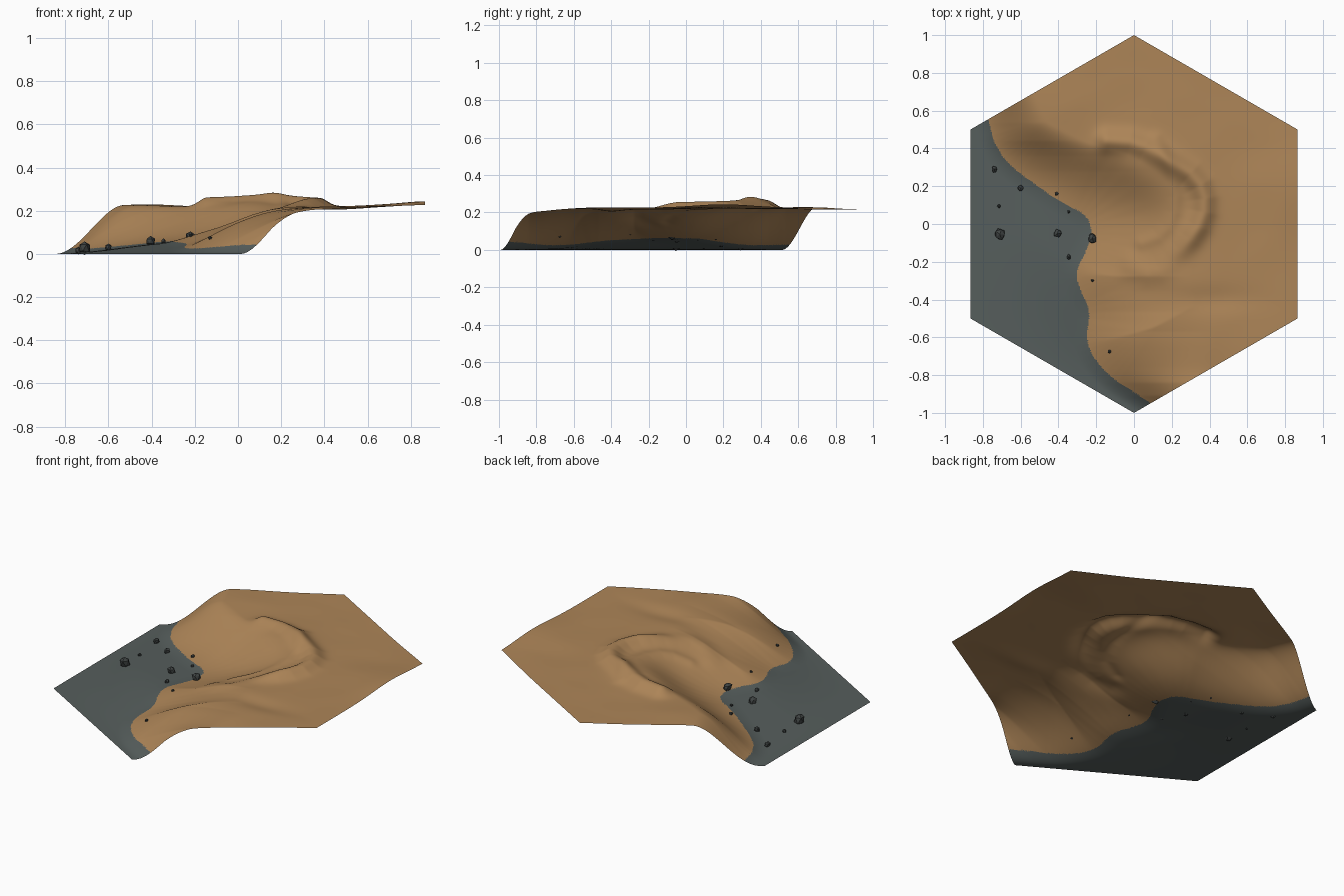
import bpy, bmesh, math, random
from mathutils import Vector, noise

random.seed(4)
cube = bpy.data.objects.get("Cube")
if cube:
    bpy.data.objects.remove(cube)


def material(name, rgb):
    m = bpy.data.materials.new(name)
    m.use_nodes = True
    m.diffuse_color = (*rgb, 1)
    bsdf = m.node_tree.nodes["Principled BSDF"]
    bsdf.inputs["Base Color"].default_value = (*rgb, 1)
    bsdf.inputs["Roughness"].default_value = 0.9
    return m


earth = material("brown earth", (0.42, 0.235, 0.097))
gravel = material("grey gravel", (0.093, 0.112, 0.108))
stone = material("dark stone", (0.05, 0.057, 0.056))


def rounded(points, times=2):
    """Cut the corners of an open path."""
    pts = [Vector(p) for p in points]
    for _ in range(times):
        cut = [pts[0]]
        for a, b in zip(pts, pts[1:]):
            cut += [a.lerp(b, 0.25), a.lerp(b, 0.75)]
        pts = cut + [pts[-1]]
    return pts


def path_distance(p, path):
    best = 9.0
    for a, b in zip(path, path[1:]):
        ab = b - a
        t = min(1.0, max(0.0, (p - a).dot(ab) / ab.length_squared))
        best = min(best, (p - a - ab * t).length_squared)
    return math.sqrt(best)


def interp(v, table):
    """Piecewise linear lookup, keys ascending."""
    if v <= table[0][0]:
        return table[0][1]
    for (k0, v0), (k1, v1) in zip(table, table[1:]):
        if v <= k1:
            return v0 + (v1 - v0) * (v - k0) / (k1 - k0)
    return table[-1][1]


def smooth(t):
    t = min(1.0, max(0.0, t))
    return t * t * (3 - 2 * t)


def bump(p, cx, cy, rx, ry):
    return math.exp(-((p.x - cx) / rx) ** 2 - ((p.y - cy) / ry) ** 2)


# Foot of the bank, where earth meets gravel, from front to back
foot = rounded([(0.22, -1.05), (0.09, -0.95), (0, -0.89), (-0.14, -0.8), (-0.24, -0.67),
                (-0.25, -0.57), (-0.23, -0.46), (-0.29, -0.34), (-0.31, -0.25),
                (-0.25, -0.14), (-0.22, -0.04), (-0.25, 0.05), (-0.38, 0.11),
                (-0.51, 0.2), (-0.66, 0.31), (-0.74, 0.42), (-0.77, 0.55), (-0.82, 0.75)])
foot_table = [(p.y, p.x) for p in foot]
# Width of the bank along y
bank_width = [(p.y, p.x) for p in rounded(
    [(0.21, -1), (0.22, -0.88), (0.38, -0.72), (0.56, -0.52), (0.58, -0.3),
     (0.52, 0.0), (0.48, 0.15), (0.42, 0.32), (0.31, 0.48), (0.27, 0.7)], 1)]
# Crest of the crescent ridge around the hollow, and a fold inside it
crest = rounded([(-0.14, 0.44), (0.02, 0.43), (0.18, 0.34), (0.34, 0.24), (0.385, 0.1),
                 (0.33, -0.05), (0.23, -0.18), (0.1, -0.27), (-0.02, -0.22)], 1)
fold = rounded([(0.12, 0.45), (0.2, 0.28), (0.23, 0.1), (0.16, -0.06), (0.04, -0.1)], 1)
H = math.sqrt(0.75)


def foot_distance(p):
    d = path_distance(p, foot)
    return d if p.x > interp(p.y, foot_table) else -d


def edge_distance(p):
    return H - max(abs(p.x), abs(p.x) * 0.5 + abs(p.y) * H)


def height(p, d):
    # Gravel floor climbing gently away from its two outer edges
    floor = 0.056 * smooth((p.x + H) / 0.65) * smooth((H + p.x / 2 + p.y * H) / 0.55)
    top = 0.218 + 0.008 * smooth((p.x - 0.5) / 0.37) + 0.01 * bump(p, -0.45, 0.65, 0.2, 0.2)
    top += 0.018 * bump(p, 0.9, 0.2, 0.25, 0.22) - 0.012 * bump(p, 0.35, -0.8, 0.25, 0.12)
    lead = 0.08 - 0.04 * bump(p, -0.2, 0.25, 0.25, 0.2)
    z = floor + (top - floor) * smooth((d + lead) / (interp(p.y, bank_width) + lead))
    if d > -0.1:
        inside = smooth(edge_distance(p) / 0.2) * smooth((d + 0.1) / 0.25)
        # Shallow hollow opening towards the gravel
        z -= inside * 0.018 * bump(p, 0.05, 0.04, 0.16, 0.13)
        # Ridge, fold and mound
        fade = 0.25 + 0.75 * smooth((p.y + 0.22) / 0.2)
        z += inside * fade * 0.042 * math.exp(-(path_distance(p, crest) / 0.055) ** 2)
        z += inside * 0.008 * math.exp(-(path_distance(p, fold) / 0.035) ** 2)
        z += inside * 0.018 * bump(p, 0.1, 0.33, 0.2, 0.13)
        # Shallow gully and uneven ground
        z -= inside * 0.012 * bump(p, 0.42, -0.4, 0.22, 0.07)
        z += inside * 0.004 * noise.noise(Vector((p.x * 4, p.y * 5, 0.3)))
    return max(0.0, z)


# Six-sided ground sheet on a triangular lattice
N = 115
up, side = Vector((0, 1)) / N, Vector((H, 0.5)) / N
bm = bmesh.new()
verts, dist = {}, {}
cells = [(q, r) for q in range(-N, N + 1) for r in range(-N, N + 1)]
for q, r in cells:
    if abs(q + r) <= N:
        p = up * q + side * r
        d = foot_distance(p)
        verts[q, r] = bm.verts.new((p.x, p.y, height(p, d)))
        dist[q, r] = d
for q, r in cells:
    for keys in (((q, r), (q, r + 1), (q + 1, r)),
                 ((q + 1, r), (q, r + 1), (q + 1, r + 1))):
        if all(k in verts for k in keys):
            face = bm.faces.new([verts[k] for k in keys])
            face.smooth = True
            face.material_index = 1 if sum(dist[k] for k in keys) < 0 else 0
mesh = bpy.data.meshes.new("ground")
bm.to_mesh(mesh)
bm.free()
mesh.materials.append(earth)
mesh.materials.append(gravel)
bpy.context.collection.objects.link(bpy.data.objects.new("ground", mesh))


def rock(index, x, y, size):
    """Rough faceted stone half resting in the ground."""
    bm = bmesh.new()
    bmesh.ops.create_icosphere(bm, subdivisions=1, radius=size)
    stretch = Vector((random.uniform(0.85, 1.1), random.uniform(0.95, 1.2), 1))
    for v in bm.verts:
        v.co = v.co * stretch * random.uniform(0.85, 1.15)
    mesh = bpy.data.meshes.new("rock")
    bm.to_mesh(mesh)
    bm.free()
    mesh.materials.append(stone)
    ob = bpy.data.objects.new(f"rock_{index}", mesh)
    p = Vector((x, y))
    ob.location = (x, y, height(p, foot_distance(p)) + size * 0.6)
    bpy.context.collection.objects.link(ob)


# Scattered rocks: x, y, radius
rocks = [(-0.71, -0.055, 0.034), (-0.74, 0.29, 0.017), (-0.6, 0.19, 0.017),
         (-0.41, 0.16, 0.011), (-0.715, 0.095, 0.011), (-0.405, -0.05, 0.023),
         (-0.22, -0.075, 0.026), (-0.345, 0.065, 0.009), (-0.345, -0.175, 0.013),
         (-0.22, -0.3, 0.008), (-0.13, -0.675, 0.009)]
for i, r in enumerate(rocks):
    rock(i + 1, *r)
